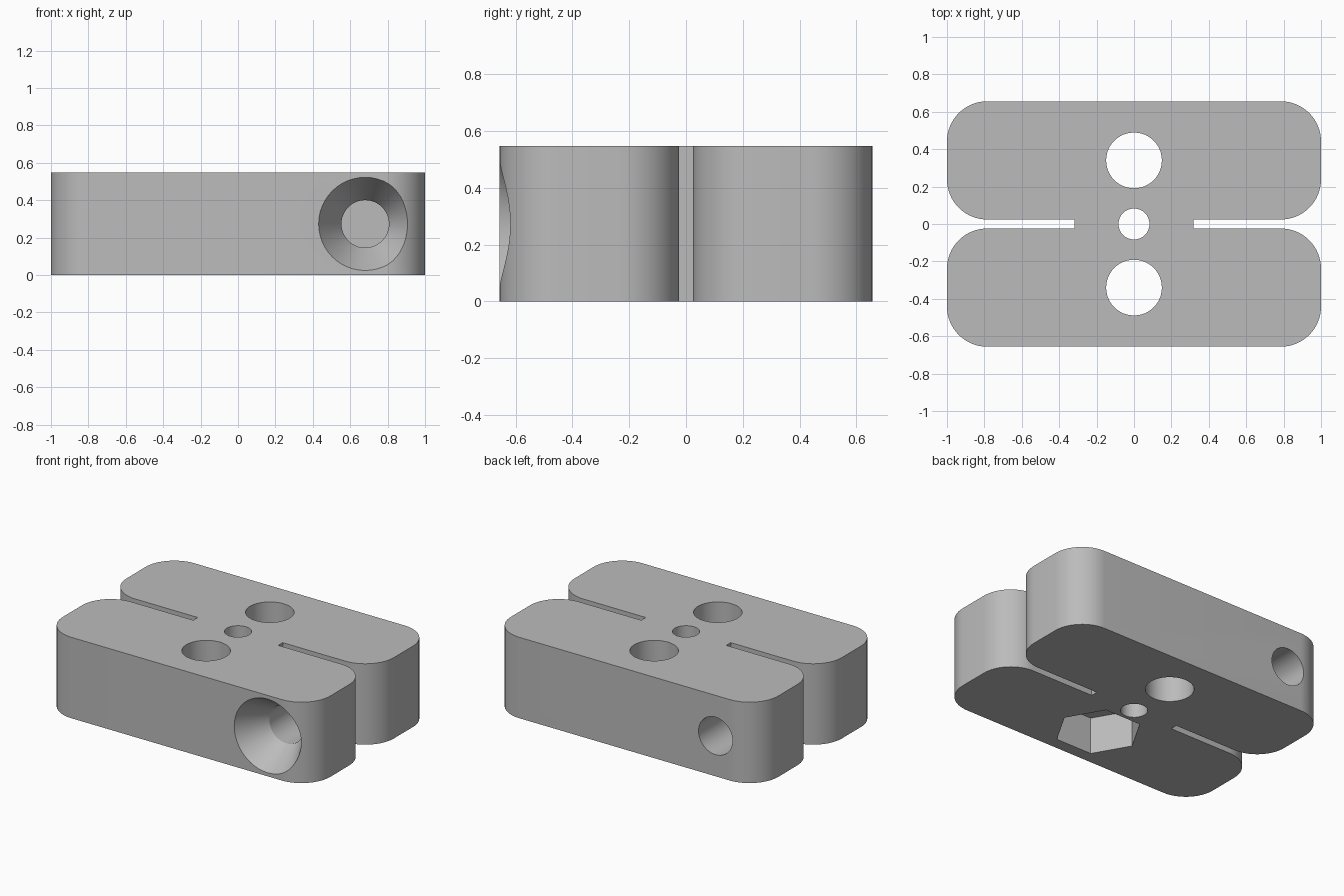
import bpy
import bmesh
from math import cos, sin, pi, radians
from mathutils import Matrix

if "Cube" in bpy.data.objects:
    bpy.data.objects.remove(bpy.data.objects["Cube"], do_unlink=True)

HEIGHT, HALF_Y, CORNER = 0.547, 0.656, 0.215
SLOT_Y, SLOT_X = 0.024, 0.318
HOLE_Y, HOLE_R = 0.34, 0.149
BOLT_X, BOLT_R, MID_Z = 0.68, 0.127, 0.273
SINK_R, SINK_DEPTH = 0.249, 0.2

grey = bpy.data.materials.new("plain grey")
grey.use_nodes = True
colour = (0.5, 0.5, 0.5, 1)
grey.diffuse_color = colour
grey.node_tree.nodes["Principled BSDF"].inputs["Base Color"].default_value = colour


def finish(bm, name):
    bmesh.ops.recalc_face_normals(bm, faces=bm.faces)
    mesh = bpy.data.meshes.new(name)
    bm.to_mesh(mesh)
    bm.free()
    mesh.materials.append(grey)
    obj = bpy.data.objects.new(name, mesh)
    bpy.context.collection.objects.link(obj)
    return obj


def prism(name, outline, low, high):
    """Extrude a flat outline upwards from low to high."""
    bm = bmesh.new()
    face = bm.faces.new([bm.verts.new((x, y, low)) for x, y in outline])
    made = bmesh.ops.extrude_face_region(bm, geom=[face])
    verts = [v for v in made["geom"] if isinstance(v, bmesh.types.BMVert)]
    bmesh.ops.translate(bm, verts=verts, vec=(0, 0, high - low))
    return finish(bm, name)


def circle(x, y, radius, sides):
    return [(x + radius * cos(2 * pi * i / sides),
             y + radius * sin(2 * pi * i / sides)) for i in range(sides)]


def bolt_cutter(name, x, side, profile):
    """Round cutter along y; profile lists (distance from middle, radius)."""
    bm = bmesh.new()
    rings = [[bm.verts.new((x + a, side * y, MID_Z + b))
              for a, b in circle(0, 0, r, 48)] for y, r in profile]
    for r1, r2 in zip(rings, rings[1:]):
        for i in range(len(r1)):
            j = (i + 1) % len(r1)
            bm.faces.new((r1[i], r1[j], r2[j], r2[i]))
    bm.faces.new(rings[0])
    bm.faces.new(rings[-1])
    return finish(bm, name)


# Outline of two rounded lobes joined by a narrow web
quarter = [(SLOT_X, SLOT_Y)]
for centre_y, start in ((SLOT_Y + CORNER, -90), (HALF_Y - CORNER, 0)):
    for i in range(17):
        a = radians(start + 90 * i / 16)
        quarter.append((1 - CORNER + CORNER * cos(a), centre_y + CORNER * sin(a)))
upper = quarter + [(-x, y) for x, y in reversed(quarter)]
body = prism("clamp_block", upper + [(-x, -y) for x, y in upper], 0, HEIGHT)

# Vertical through holes and the hexagonal nut pocket underneath
cutters = [prism("rear_hole", circle(0, HOLE_Y, HOLE_R, 48), -0.1, 0.7),
           prism("front_hole", circle(0, -HOLE_Y, HOLE_R, 48), -0.1, 0.7),
           prism("centre_hole", circle(0, 0, 0.083, 48), -0.1, 0.7),
           prism("nut_pocket", circle(0, -HOLE_Y, 0.27, 6), -0.1, 0.25)]

# Countersunk bolt hole in the front lobe, plain one in the rear lobe
flare = (SINK_R - BOLT_R) / SINK_DEPTH
outside = HALF_Y + 0.04
cutters.append(bolt_cutter("countersunk_bolt_hole", BOLT_X, -1, [
    (0, BOLT_R), (HALF_Y - SINK_DEPTH, BOLT_R), (outside, SINK_R + 0.04 * flare)]))
cutters.append(bolt_cutter("plain_bolt_hole", -BOLT_X, 1,
                           [(0, BOLT_R), (outside, BOLT_R)]))

bpy.ops.object.select_all(action="DESELECT")
body.select_set(True)
bpy.context.view_layer.objects.active = body
for cutter in cutters:
    cutter.hide_render = True
    mod = body.modifiers.new(cutter.name, "BOOLEAN")
    mod.operation, mod.solver, mod.object = "DIFFERENCE", "EXACT", cutter
    bpy.ops.object.modifier_apply(modifier=mod.name)
    bpy.data.objects.remove(cutter, do_unlink=True)

bpy.ops.object.shade_smooth_by_angle(angle=radians(30))
